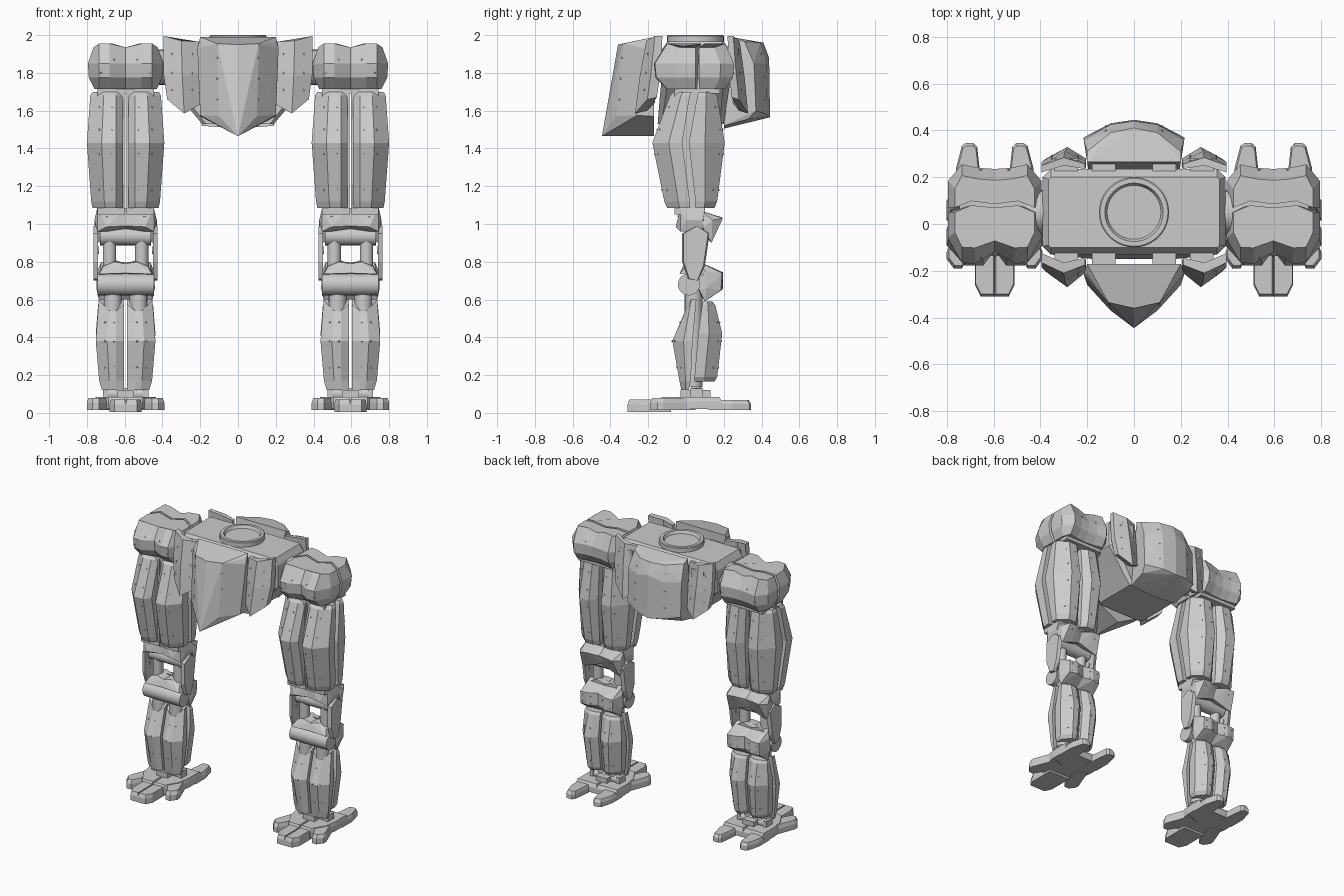
import bpy, bmesh
from math import sin, cos, pi
from mathutils import Vector
from mathutils.bvhtree import BVHTree

if "Cube" in bpy.data.objects:
    bpy.data.objects.remove(bpy.data.objects["Cube"])

LEG = 0.595          # distance of each leg axis from the centre


def hull(*pts):
    return (list(pts), None)


def loft(rings):
    """Closed skin through rings with equal point counts."""
    n = len(rings[0])
    verts = [p for r in rings for p in r]
    faces = [tuple(range(n)), tuple(range(len(verts) - n, len(verts)))]
    for k in range(len(rings) - 1):
        for i in range(n):
            j = (i + 1) % n
            faces.append((k * n + i, k * n + j, k * n + n + j, k * n + n + i))
    return (verts, faces)


def plate(*rows, gap=0.014):
    """Half of a two-lobed limb shell; row = z, inner y, outer y, half width, drop of lobe."""
    rings = []
    for z, yb, yf, w, dz in rows:
        d = yf - yb
        rings.append([(gap, yb, z), (gap, yf - .3 * d, z - dz * .4), (.05, yf, z - dz),
                      (.62 * w, yf, z - dz), (w, yf - .55 * d, z), (w, yb, z)])
    return loft(rings)


def box(x0, x1, y0, y1, z0, z1):
    return hull(*[(x, y, z) for x in (x0, x1) for y in (y0, y1) for z in (z0, z1)])


def cyl(a, b, r, n=20):
    a, b = Vector(a), Vector(b)
    q = (b - a).to_track_quat('Z', 'Y')
    return hull(*[tuple(c + q @ Vector((r * cos(2 * pi * i / n), r * sin(2 * pi * i / n), 0)))
                  for c in (a, b) for i in range(n)])


def slab(outline, z0, z1, inset=.85):
    """Flat chamfered block from a plan outline."""
    cx = sum(p[0] for p in outline) / len(outline)
    cy = sum(p[1] for p in outline) / len(outline)
    zm = z0 + .6 * (z1 - z0)
    return hull(*[(x, y, z) for x, y in outline for z in (z0, zm)],
                *[(cx + (x - cx) * inset, cy + (y - cy) * inset, z1) for x, y in outline])


def emit(name, pieces, off=LEG, sides=(1, -1), inner=(1, -1), smooth=False, rivets=()):
    """Make one object per side; inner mirrors the pieces about the local axis."""
    for s in sides:
        bm = bmesh.new()
        place = lambda p, m: Vector(((p[0] * m + off) * s, p[1], p[2]))
        for verts, faces in pieces:
            for m in inner:
                b = bmesh.new()
                vs = [b.verts.new(place(p, m)) for p in verts]
                if faces:
                    for f in faces:
                        b.faces.new([vs[i] for i in f])
                else:
                    res = bmesh.ops.convex_hull(b, input=vs)
                    junk = [v for v in b.verts if not v.link_faces]
                    bmesh.ops.delete(b, geom=junk, context='VERTS')
                    bmesh.ops.dissolve_limit(b, angle_limit=.01, verts=b.verts[:], edges=b.edges[:])
                bmesh.ops.recalc_face_normals(b, faces=b.faces[:])
                tmp = bpy.data.meshes.new("tmp")
                b.to_mesh(tmp)
                b.free()
                bm.from_mesh(tmp)
                bpy.data.meshes.remove(tmp)
        # rivets found by casting rays onto the plate from front or back
        tree = BVHTree.FromBMesh(bm)
        for x, z, d in rivets:
            for m in inner:
                hit, nor, _, _ = tree.ray_cast(place((x, d, z), m), Vector((0, -d, 0)))
                if hit:
                    mat = nor.to_track_quat('Z', 'Y').to_matrix().to_4x4()
                    mat.translation = hit
                    bmesh.ops.create_cone(bm, cap_ends=True, segments=6, radius1=.006,
                                          radius2=.004, depth=.008, matrix=mat)
        label = name if len(sides) == 1 else ("left_" if s > 0 else "right_") + name
        me = bpy.data.meshes.new(label)
        bm.to_mesh(me)
        bm.free()
        ob = bpy.data.objects.new(label, me)
        bpy.context.collection.objects.link(ob)
        if smooth:
            bpy.ops.object.select_all(action='DESELECT')
            ob.select_set(True)
            bpy.context.view_layer.objects.active = ob
            bpy.ops.object.shade_smooth_by_angle(angle=.6)


mid = dict(off=0, sides=(1,))

# Pelvis body and turret ring
rect = lambda x, y0, y1, c, z: [(s * a, b, z) for s, a, b in (
    (-1, x - c, y0), (1, x - c, y0), (1, x, y0 + c), (1, x, y1 - c),
    (1, x - c, y1), (-1, x - c, y1), (-1, x, y1 - c), (-1, x, y0 + c))]
emit("pelvis_body", [loft([rect(.19, -.15, .2, .02, 1.53), rect(.3, -.14, .22, .03, 1.66),
                           rect(.39, -.13, .235, .035, 1.76), rect(.39, -.13, .235, .035, 1.92),
                           rect(.365, -.1, .2, .01, 1.965)])], inner=(1,), **mid)
ring = lambda r, z: [(r * cos(i * pi / 20), .05 + r * sin(i * pi / 20), z) for i in range(40)]
emit("waist_ring", [loft([ring(.15, 1.95), ring(.15, 1.995), ring(.145, 2.0), ring(.125, 2.0),
                          ring(.115, 1.98)])], inner=(1,), smooth=True, **mid)
emit("plate_bracket", [box(.08, .18, -.19, -.1, 1.84, 1.93), box(.08, .18, .2, .29, 1.84, 1.93),
                       box(.24, .34, -.17, -.1, 1.84, 1.93), box(.24, .34, .2, .28, 1.84, 1.93)], **mid)

# Front and back centre plates
emit("front_plate", [hull(*[(s * x, y, z) for s in (1, -1) for x, y, z in (
    (.2, -.17, 1.99), (.2, -.21, 1.965), (.11, -.335, 1.955), (0, -.36, 1.95),
    (.215, -.215, 1.93), (.2, -.26, 1.575), (.2, -.17, 1.57), (.1, -.37, 1.57),
    (0, -.41, 1.56), (0, -.445, 1.465), (0, -.17, 1.465))])], inner=(1,),
    rivets=[(sx * .11, z, -1) for sx in (1, -1) for z in (1.88, 1.77, 1.66)], **mid)
emit("back_plate", [hull(*[(s * x, y, z) for s in (1, -1) for x, y, z in (
    (.2, .265, 1.985), (.2, .31, 1.965), (.1, .39, 1.96), (0, .41, 1.96), (.215, .36, 1.85),
    (.1, .425, 1.85), (0, .44, 1.88), (.215, .37, 1.6), (.1, .43, 1.58), (0, .445, 1.565),
    (.2, .33, 1.555), (.19, .2, 1.52), (0, .2, 1.505))])], inner=(1,),
    rivets=[(sx * .12, z, 1) for sx in (1, -1) for z in (1.9, 1.78, 1.66)], **mid)


# Four pointed side skirts
def skirt(f):
    top = [(.21, f(0), 1.965), (.21, f(.03), 1.965), (.30, f(.065), 1.97),
           (.395, f(.02), 1.995), (.395, f(-.02), 1.995), (.3, f(.02), 1.97)]
    low = [(.205, f(.02), 1.64), (.205, f(.06), 1.63), (.285, f(.125), 1.585),
           (.375, f(.06), 1.66), (.375, f(.01), 1.67), (.285, f(.06), 1.6)]
    waist = [(.205, f(.01), 1.8), (.205, f(.045), 1.8), (.295, f(.1), 1.78),
             (.395, f(.04), 1.8), (.395, f(-.01), 1.8), (.295, f(.04), 1.78)]
    return loft([low, waist, top])


for nm, f, d in (("front_skirt", lambda t: -.145 - t, -1), ("back_skirt", lambda t: .235 + t * .75, 1)):
    emit(nm, [skirt(f)], off=0, inner=(1,), rivets=[(x, z, d) for x in (.24, .35) for z in (1.9, 1.8, 1.71)])

# Hip joints and two-lobed hip shells split across the middle
emit("hip_axle", [cyl((.36, .05, 1.83), (.46, .05, 1.83), .095)], off=0, inner=(1,), smooth=True)
emit("hip_core", [box(0, .15, -.06, .18, 1.69, 1.92)])
hip_f, hip_b = [], []
for z, k, w in ((1.715, .6, .165), (1.775, .95, .195), (1.85, 1, .2), (1.935, .6, .17)):
    up = .02 if z > 1.9 else 0
    hip_f.append([(0, .07, z), (0, -.12 * k, z), (.085, -.17 * k, z + up), (.14, -.165 * k, z + up),
                  (w, -.06 * k, z), (w, .05, z), (.1, .08, z + up)])
    j = .12 * k
    hip_b.append([(0, .085, z), (0, .115 + j, z), (.07, .12 + j, z + up), (.14, .135 + j, z + up),
                  (w, .1 + j * .7, z), (w, .07, z), (.1, .098, z + up)])
emit("front_hip_shell", [loft(hip_f)], rivets=[(.06, 1.87, -1), (.13, 1.8, -1)])
emit("back_hip_shell", [loft(hip_b)], rivets=[(.06, 1.87, 1), (.13, 1.8, 1)])

# Thighs
emit("thigh_core", [box(.005, .15, -.06, .1, 1.05, 1.73)])
dots = [(x, z) for x in (.07, .14) for z in (1.62, 1.5, 1.37, 1.18)]
emit("front_thigh_plate", [plate((1.085, .02, -.1, .175, 0), (1.12, .02, -.115, .182, 0), (1.43, -.02, -.178, .205, 0),
                                 (1.68, .02, -.085, .187, 0), (1.7, .03, -.065, .175, 0))],
     rivets=[(x, z, -1) for x, z in dots])
emit("back_thigh_plate", [plate((1.085, .05, .15, .175, 0), (1.12, .05, .165, .182, 0), (1.43, .015, .205, .205, 0),
                                (1.68, .06, .165, .187, 0), (1.7, .07, .15, .175, 0))],
     rivets=[(x, z, 1) for x, z in dots])

# Knees: upper guard, links, pistons and lower guard
emit("upper_knee_guard", [
    hull((0, -.03, 1.085), (.15, -.03, 1.085), (.15, .1, 1.085), (0, .1, 1.085), (.165, 0, 1.02), (.165, .09, 1.02),
         (0, -.04, .99), (.1, -.055, .985), (.15, -.03, .96), (.15, .09, .96), (0, .09, .96)),
    hull((0, .08, 1.07), (.15, .08, 1.07), (.165, .09, .98), (0, .16, 1.02), (.07, .19, 1.035), (.13, .195, 1.03),
         (.165, .14, 1.02), (0, .13, .95), (.07, .14, .935), (.15, .135, .9), (0, .08, .96))],
    rivets=[(.1, 1.0, 1), (.1, 1.04, -1)])
emit("knee_barrel", [cyl((0, .05, .935), (.135, .05, .935), .048), cyl((0, .015, .68), (.15, .015, .68), .058),
                     cyl((.14, .05, .86), (.15, .05, .86), .02)], smooth=True)
emit("knee_link", [hull(*[(x, y, z) for x, k in ((.145, 0), (.17, .008)) for y, z in (
    (-.02 + k, .95), (-.02 + k, .8), (.01 + k, .71), (.06, .7), (.1 - k, .78), (.125 - k, .95), (.06, .99))])])
emit("knee_piston", [cyl((.085, .045, .72), (.085, .045, .96), .035)], smooth=True)
emit("lower_knee_guard", [
    hull((0, -.03, .74), (.14, -.035, .735), (.15, .1, .73), (0, .1, .73), (0, -.01, .79), (.06, 0, .8), (.12, 0, .775),
         (.06, .1, .81), (.12, .1, .78), (0, .1, .79)),
    hull((0, .06, .8), (.13, .07, .8), (.15, .1, .75), (0, .17, .75), (.07, .195, .745), (.13, .19, .74),
         (0, .17, .66), (.07, .195, .655), (.13, .185, .65), (.155, .11, .66), (.14, .1, .59), (0, .1, .6), (0, .06, .65),
         (.14, .07, .65))], rivets=[(.05, .72, 1), (.11, .72, 1), (.05, .67, 1), (.11, .67, 1)])

# Shins
emit("shin_piston", [cyl((.068, .04, .14), (.068, .04, .65), .047)], smooth=True)
dots = [(x, z) for x in (.06, .11) for z in (.48, .38, .24)]
emit("front_shin_plate", [plate((.12, .015, -.025, .125, 0), (.17, .025, -.035, .14, 0), (.38, .035, -.072, .158, 0),
                                (.6, .055, -.005, .142, .06), gap=.008)], rivets=[(x, z, -1) for x, z in dots])
emit("back_shin_plate", [plate((.165, .045, .15, .125, 0), (.19, .045, .165, .14, 0), (.42, .065, .192, .158, 0),
                               (.57, .085, .155, .146, 0), (.59, .09, .14, .138, 0), gap=.008)],
     rivets=[(x, z, 1) for x, z in dots])

# Ankles and five-toed feet
emit("ankle_joint", [cyl((0, .055, .1), (.1, .055, .1), .032), cyl((.05, .055, .08), (.05, .055, .2), .026)], smooth=True)
emit("ankle_mount", [box(0, .045, -.03, .13, .06, .12), box(.095, .12, .02, .09, .06, .13)])
emit("foot_sole", [slab([(0, -.14), (.09, -.14), (.15, -.04), (.165, .05), (.165, .19), (0, .19)], .02, .085, .92)])
emit("front_toe", [slab([(0, -.31), (.06, -.31), (.085, -.26), (.085, -.08), (0, -.08)], .005, .07, .9)])
emit("side_toe", [slab([(.06, .02), (.1, -.12), (.14, -.19), (.175, -.19), (.205, -.15), (.205, -.12), (.14, .05)], .015, .08)])
emit("back_toe", [slab([(.055, .12), (.165, .12), (.165, .24), (.14, .335), (.125, .345), (.09, .345), (.075, .33), (.065, .24)],
                       .015, .068)])
